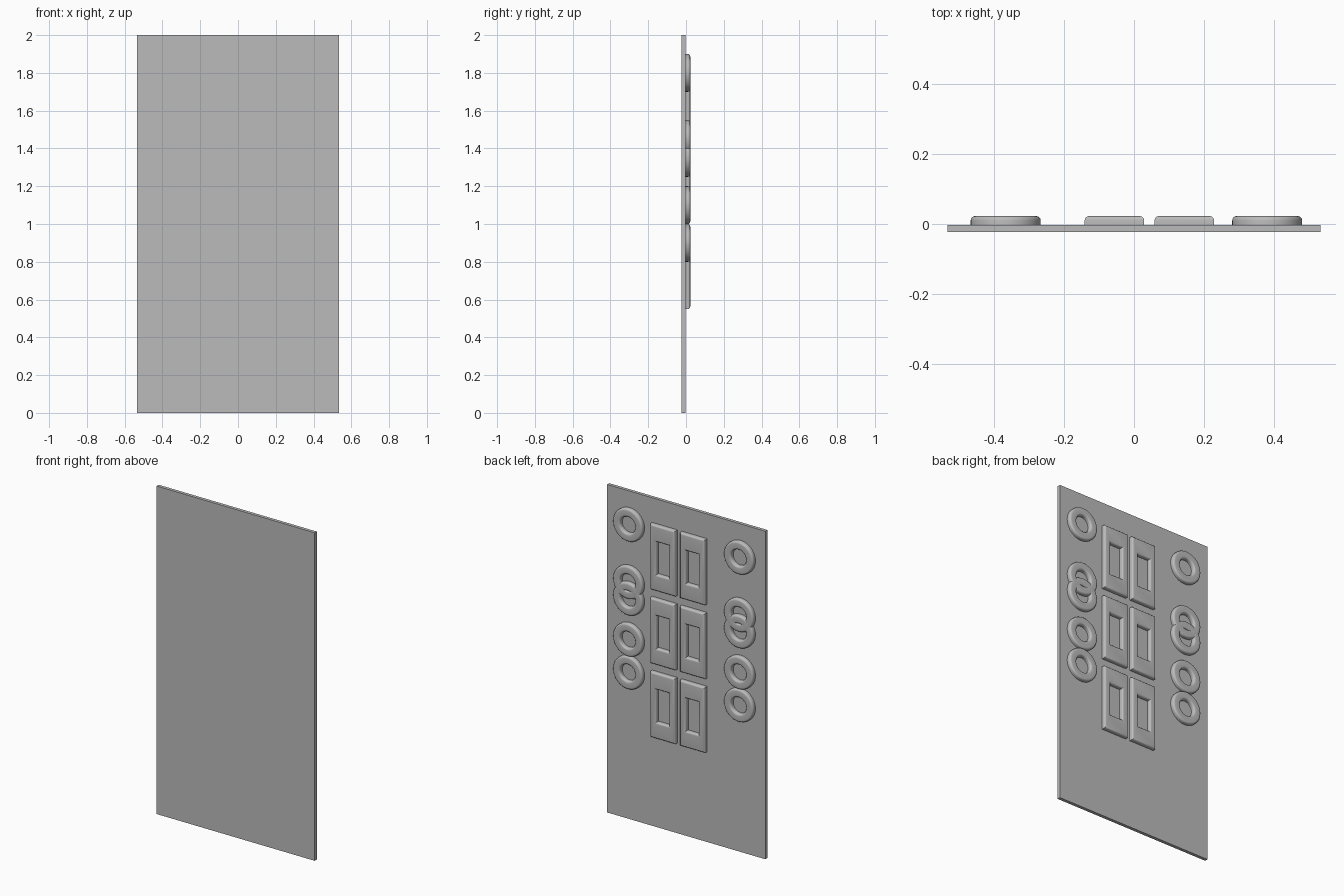
import bpy, bmesh, math

cube = bpy.data.objects.get("Cube")
if cube:
    bpy.data.objects.remove(cube, do_unlink=True)

# One plain grey for everything
grey = bpy.data.materials.new("plain grey")
grey.use_nodes = True
COLOUR = (0.5, 0.5, 0.5, 1)
grey.diffuse_color = COLOUR
grey.node_tree.nodes["Principled BSDF"].inputs["Base Color"].default_value = COLOUR

WIDTH, HEIGHT = 1.067, 2.0
FRONT, FACE, TOP = -0.0225, -0.0025, 0.0225   # panel front, panel back, relief top
ROUND = 0.012                                 # radius of the rounded relief edges


def finish(name, bm, location):
    bmesh.ops.recalc_face_normals(bm, faces=bm.faces)
    mesh = bpy.data.meshes.new(name)
    bm.to_mesh(mesh)
    bm.free()
    mesh.materials.append(grey)
    obj = bpy.data.objects.new(name, mesh)
    obj.location = location
    bpy.context.collection.objects.link(obj)
    return obj


def relief(name, outline, x, z):
    """Raised border with a half-size opening and rounded inner and outer rims."""
    arc = [(ROUND * (1 - math.cos(a)), TOP - ROUND + ROUND * math.sin(a))
           for a in (math.pi / 2 * i / 5 for i in range(6))]
    rim = [(0, FACE - 0.002)] + arc
    bm = bmesh.new()
    loops = []
    for scale, side, steps in ((1, -1, rim), (0.5, 1, rim[::-1])):
        for inset, y in steps:
            loops.append([bm.verts.new((px * scale + side * inset * nx, y,
                                        pz * scale + side * inset * nz))
                          for px, pz, nx, nz in outline])
    n = len(outline)
    for a, b in zip(loops, loops[1:]):
        for i in range(n):
            j = (i + 1) % n
            bm.faces.new((a[i], a[j], b[j], b[i]))
    obj = finish(name, bm, (x, 0, z))
    bpy.ops.object.select_all(action="DESELECT")
    obj.select_set(True)
    bpy.context.view_layer.objects.active = obj
    bpy.ops.object.shade_smooth_by_angle(angle=math.radians(35))


# Flat backing panel
bm = bmesh.new()
bmesh.ops.create_cube(bm, size=1)
bmesh.ops.scale(bm, vec=(WIDTH, FACE - FRONT, HEIGHT), verts=bm.verts)
finish("panel", bm, (0, (FRONT + FACE) / 2, HEIGHT / 2))

# Outlines: point plus outward direction
circle = [(0.1 * math.cos(a), 0.1 * math.sin(a), math.cos(a), math.sin(a))
          for a in (math.tau * i / 64 for i in range(64))]
oblong = [(0.085 * sx, 0.2 * sz, sx, sz)
          for sx, sz in ((-1, -1), (1, -1), (1, 1), (-1, 1))]

# Two columns of rings, some overlapping
for side, x in (("right", -0.367), ("left", 0.381)):
    for i, z in enumerate((1.8, 1.45, 1.35, 1.1, 0.9)):
        relief(f"{side}_ring_{i + 1}", circle, x, z)

# Two columns of rectangular frames
for side, x in (("right", -0.056), ("left", 0.144)):
    for row in range(3):
        relief(f"{side}_frame_{row + 1}", oblong, x, 1.65 - 0.45 * row)
